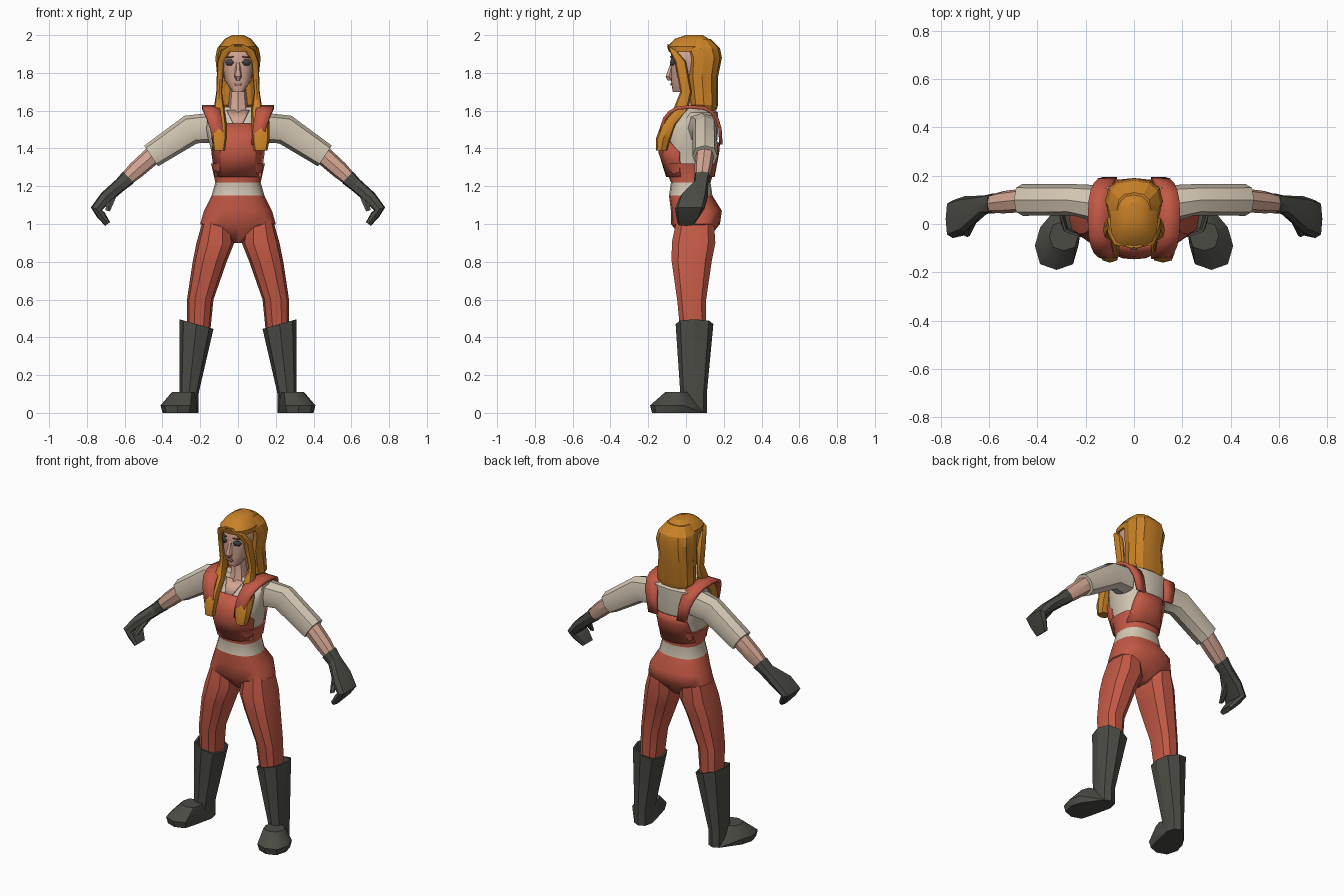
import bpy, bmesh
from math import sin, cos, pi, radians, copysign
from mathutils import Vector

cube = bpy.data.objects.get("Cube")
if cube:
    bpy.data.objects.remove(cube, do_unlink=True)


def material(name, *rgb):
    m = bpy.data.materials.new(name)
    m.use_nodes = True
    m.diffuse_color = (*rgb, 1)
    shader = next(n for n in m.node_tree.nodes if n.type == "BSDF_PRINCIPLED")
    shader.inputs["Base Color"].default_value = (*rgb, 1)
    return m


SKIN = material("skin", .66, .38, .29)
HAIR = material("ginger hair", .58, .22, .02)
RED = material("red cloth", .55, .1, .06)
CREAM = material("cream cloth", .65, .57, .45)
LEATHER = material("dark leather", .07, .07, .06)
EYE = material("eye grey", .06, .06, .07)
BROW = material("brow brown", .16, .06, .02)
LIP = material("lip", .45, .22, .17)


def finish(name, bm, mat, angle=35, thickness=0):
    bmesh.ops.recalc_face_normals(bm, faces=bm.faces)
    mesh = bpy.data.meshes.new(name)
    bm.to_mesh(mesh)
    bm.free()
    mesh.materials.append(mat)
    obj = bpy.data.objects.new(name, mesh)
    bpy.context.collection.objects.link(obj)
    if thickness:
        solidify = obj.modifiers.new("thickness", "SOLIDIFY")
        solidify.thickness, solidify.offset = thickness, 0
    bpy.ops.object.select_all(action="DESELECT")
    obj.select_set(True)
    bpy.context.view_layer.objects.active = obj
    bpy.ops.object.shade_smooth_by_angle(angle=radians(angle))


def rounded(value, power):
    return copysign(abs(value) ** power, value)


def ring(centre, a, b, sides, rib=0, power=.8):
    """Boxy ellipse spanned by half axes a and b; rib pulls in every other point."""
    points = []
    for i in range(sides):
        turn = 2 * pi * i / sides
        u, v = rounded(cos(turn), power), rounded(sin(turn), power)
        points.append(Vector(centre) + (Vector(a) * u + Vector(b) * v) * (1 - rib * (i % 2)))
    return points


def bridge(bm, rows, closed):
    for low, high in zip(rows, rows[1:]):
        for i in range(len(low) if closed else len(low) - 1):
            j = (i + 1) % len(low)
            bm.faces.new((low[i], low[j], high[j], high[i]))


def loft(name, rings, mat, side=1, angle=35):
    """Skin a stack of rings and close both ends."""
    bm = bmesh.new()
    rows = [[bm.verts.new((p.x * side, p.y, p.z)) for p in points] for points in rings]
    bridge(bm, rows, True)
    bm.faces.new(rows[0])
    bm.faces.new(rows[-1])
    finish(name, bm, mat, angle)


def levels(stations, sides=16, rib=0):
    """Stations are (z, half width, front y, back y)."""
    return [ring((0, (front + back) / 2, z), (width, 0, 0), (0, (back - front) / 2, 0), sides, rib)
            for z, width, front, back in stations]


def upright(stations, sides=8, lean=0):
    """Stations are (x, y, z, half width, half depth); lean tips the higher rings."""
    return [ring((x, y, z), (width, 0, lean * width * z), (0, depth, 0), sides)
            for x, y, z, width, depth in stations]


def limb(stations, sides=8, power=.8):
    """Stations are (point, half depth, half height), set square to the path."""
    points = [station[0] for station in stations]
    rings = []
    for i, (point, depth, height) in enumerate(stations):
        along = points[min(i + 1, len(points) - 1)] - points[max(i - 1, 0)]
        across = Vector((-along.z, 0, along.x)).normalized()
        rings.append(ring(point, (0, depth, 0), across * height, sides, power=power))
    return rings


def blend(low, high, z):
    """Station at height z between two others."""
    k = (z - low[0]) / (high[0] - low[0])
    return [p + (q - p) * k for p, q in zip(low, high)]


def surface_y(body, x, z, facing):
    low, high = next((p, q) for p, q in zip(body, body[1:]) if p[0] <= z <= q[0])
    _, width, front, back = blend(low, high, z)
    bulge = (1 - min(1, abs(x / width)) ** 2.5) ** .4
    return (front + back) / 2 + facing * (back - front) / 2 * bulge


FRONT, BACK = -1, 1


def panel(name, body, rows, mat, lift, facing=FRONT, thickness=.008, centre=0, columns=6):
    """Plate lying on a body; rows are (z, half width)."""
    bm = bmesh.new()
    grid = []
    for z, half in rows:
        xs = [centre + half * (2 * i / columns - 1) for i in range(columns + 1)]
        grid.append([bm.verts.new((x, surface_y(body, x, z, facing) + facing * lift, z))
                     for x in xs])
    bridge(bm, grid, False)
    finish(name, bm, mat, thickness=thickness)


def lens(name, z, height, half, mat, centre=0):
    """Small pointed plate on the face."""
    rows = [(z - height, half / 2), (z, half), (z + height, half / 2)]
    panel(name, head, rows, mat, .003, thickness=.005, centre=centre)


# Torso stations
crotch = (.9, .03, 0, .1)
hip = (1, .2, -.08, .18)
seat = (1.07, .18, -.08, .19)
back_hollow = (1.15, .14, -.09, .14)
waist = (1.22, .12, -.08, .13)
bust = (1.38, .14, -.13, .16)
chest = (1.5, .17, -.11, .17)
shoulder_line = (1.59, .17, -.03, .17)
collar = (1.62, .1, -.02, .12)
z, width, front, back = blend(waist, bust, 1.32)
waistband = (z, width + .01, front - .01, back + .01)

# Shirt, overalls and bib panels
torso = [back_hollow, waist, bust, chest, shoulder_line, collar]
loft("shirt", levels(torso), CREAM)
loft("overalls", levels([crotch, hip, seat, back_hollow, waist, waistband]), RED, angle=45)
panel("bib", torso, [(1.25, .12), (1.38, .138), (1.44, .125), (1.53, .08)], RED, .012)
panel("back_bib", torso, [(1.25, .12), (1.38, .11), (1.43, .1)], RED, .012, BACK)
panel("chest_skin", torso, [(1.52, .02), (1.6, .06)], SKIN, .006)

# Head, neck and face
head = [(1.7, .03, -.07, 0), (1.76, .07, -.08, .06), (1.86, .09, -.08, .12),
        (1.91, .09, -.08, .12), (1.96, .06, -.05, .09)]
loft("head", levels(head), SKIN, angle=45)
loft("neck", upright([(0, .01, 1.53, .07, .08), (0, .02, 1.63, .05, .05), (0, .02, 1.75, .04, .05)]), SKIN)
loft("nose", upright([(0, -.08, 1.76, .01, .02), (0, -.09, 1.78, .02, .02),
                      (0, -.07, 1.86, .01, .01)], 6), SKIN)
lens("mouth", 1.74, .007, .022, LIP)

# Hair: ribbed back mass and the crown
loft("back_hair", levels([(1.6, .1, .05, .16), (1.63, .12, .02, .17), (1.78, .11, 0, .17),
                          (1.88, .12, 0, .19), (1.93, .11, -.02, .18), (1.98, .07, 0, .13)],
                         24, .05), HAIR, angle=25)
loft("hair_crown", levels([(1.91, .1, -.09, .13), (1.94, .1, -.1, .14), (1.98, .07, -.06, .12),
                           (2, .03, 0, .09)]), HAIR, angle=30)

# Arm landmarks
shoulder = Vector((.13, .08, 1.51))
upper_arm = Vector((.25, .1, 1.5))
elbow = Vector((.46, .1, 1.36))
wrist = Vector((.62, .08, 1.21))
palm = Vector((.7, .04, 1.14))
knuckle = Vector((.75, .02, 1.08))
fingertip = Vector((.69, 0, 1))
thumb_tip = Vector((.69, -.04, 1.07))

for side, tag in ((1, "left_"), (-1, "right_")):
    lens(tag + "eye", 1.855, .015, .023, EYE, side * .045)
    lens(tag + "brow", 1.885, .005, .025, BROW, side * .045)

    # Shoulder strap arching from bib to back
    bm = bmesh.new()
    edges = []
    for i in range(11):
        arch = sin(pi * i / 10)
        x, half = .1 + .045 * arch, .03 + .016 * arch
        y = .025 - .16 * rounded(cos(pi * i / 10), .7)
        z = 1.42 + .2 * rounded(arch, .7)
        edges.append([bm.verts.new(((x + e) * side, y, z)) for e in (-half, half)])
    bridge(bm, edges, False)
    finish(tag + "strap", bm, RED, thickness=.018)

    # Sleeve, forearm, glove and thumb
    loft(tag + "sleeve", limb([(shoulder, .08, .08), (upper_arm, .065, .08),
                               (elbow, .066, .066)]), CREAM, side)
    loft(tag + "forearm", limb([(elbow.lerp(upper_arm, .1), .05, .05), (elbow.lerp(wrist, .5), .046, .046),
                                (wrist, .033, .033)]), SKIN, side)
    loft(tag + "glove", limb([(wrist.lerp(elbow, .25), .042, .042), (wrist, .038, .036),
                              (palm, .075, .034), (knuckle, .078, .03),
                              (knuckle.lerp(fingertip, .4), .065, .024), (fingertip, .045, .016)],
                             power=.6), LEATHER, side, 25)
    loft(tag + "thumb", limb([(wrist.lerp(palm, .5), .03, .03),
                              (thumb_tip, .014, .014)], 6), LEATHER, side, 25)

    # Trouser leg
    loft(tag + "leg", upright([(.11, .05, 1.04, .07, .1), (.12, .04, .9, .1, .12),
                               (.15, .03, .8, .09, .11), (.2, .03, .6, .07, .08),
                               (.21, .04, .4, .06, .07)], 10), RED, side)

    # Boot shaft with an open rim
    loft(tag + "boot_shaft", upright([(.26, .04, 0, .05, .07), (.26, .04, .1, .05, .07),
                                      (.22, .045, .47, .09, .1), (.22, .045, .47, .08, .09),
                                      (.22, .045, .42, .07, .08)], lean=.6), LEATHER, side, 28)

    # Foot: hull of heel, sole and toe cap
    bm = bmesh.new()
    for points in upright([(.26, .04, 0, .05, .07), (.32, -.09, 0, .08, .09),
                           (.32, -.09, .04, .09, .1), (.29, -.05, .11, .06, .06)]):
        for p in points:
            bm.verts.new((p.x * side, p.y, p.z))
    bmesh.ops.convex_hull(bm, input=bm.verts)
    finish(tag + "foot", bm, LEATHER)

    # Long front lock, fuller at its end on the left
    fuller = 1.2 if side == 1 else 1
    temple = [(.01, -.08, 1.95, .02, .02), (.06, -.07, 1.92, .03, .02), (.09, -.03, 1.86, .02, .03),
              (.1, 0, 1.7, .015, .03), (.1, -.03, 1.6, .03, .04)]
    ends = [(.1 * fuller, y, z, half * fuller, half)
            for y, z, half in ((-.09, 1.53, .04), (-.12, 1.45, .04), (-.13, 1.39, .03))]
    loft(tag + "hair_lock", upright(temple + ends), HAIR, side, 40)
